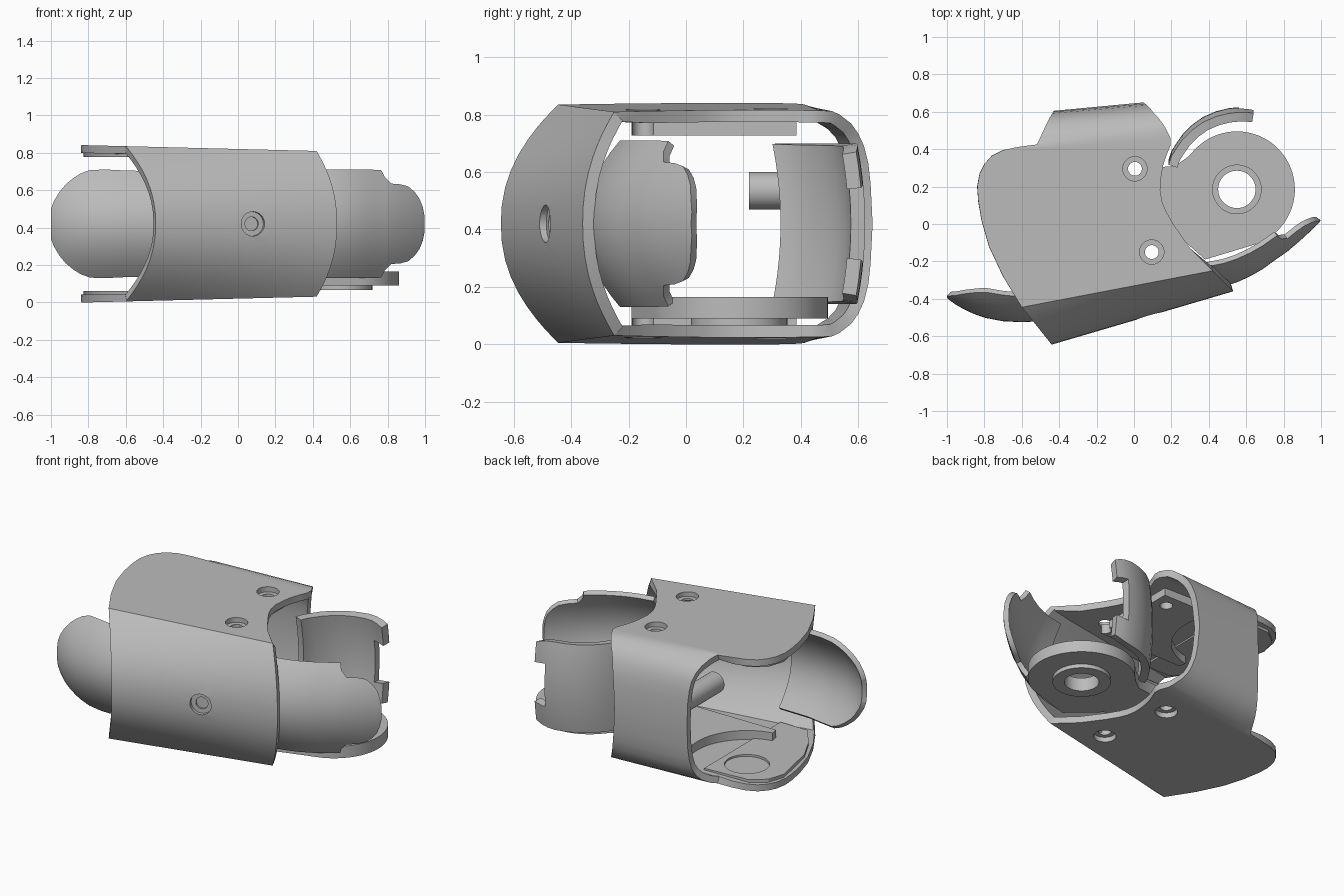
import bpy, bmesh, math
from mathutils import Vector

cube = bpy.data.objects.get("Cube")
if cube:
    bpy.data.objects.remove(cube, do_unlink=True)

MID = 0.42  # height of the plane of symmetry
grey = bpy.data.materials.new("plain grey")
grey.use_nodes = True
grey.diffuse_color = (0.5, 0.5, 0.5, 1)
for node in grey.node_tree.nodes:
    if node.type == 'BSDF_PRINCIPLED':
        node.inputs["Base Color"].default_value = grey.diffuse_color


def activate(ob):
    bpy.ops.object.select_all(action='DESELECT')
    ob.select_set(True)
    bpy.context.view_layer.objects.active = ob


def make(name, bm):
    mesh = bpy.data.meshes.new(name)
    bm.to_mesh(mesh)
    bm.free()
    mesh.materials.append(grey)
    ob = bpy.data.objects.new(name, mesh)
    bpy.context.collection.objects.link(ob)
    return ob


def finish(ob, angle=32):
    activate(ob)
    bpy.ops.object.shade_smooth_by_angle(angle=math.radians(angle))


def sheet(name, columns, outward, thick, closed=False, drop=None):
    """Skin rows of points, face them outward and thicken inward."""
    bm = bmesh.new()
    grid = [[bm.verts.new(p) for p in col] for col in columns]
    pairs = list(zip(grid, grid[1:]))
    if closed:
        pairs.append((grid[-1], grid[0]))
    for a, b in pairs:
        for j in range(len(a) - 1):
            bm.faces.new((a[j], b[j], b[j + 1], a[j + 1]))
    bm.normal_update()
    if sum(f.normal.dot(outward(f.calc_center_median())) for f in bm.faces) < 0:
        bmesh.ops.reverse_faces(bm, faces=bm.faces[:])
    if drop:
        gone = [f for f in bm.faces if drop(f.calc_center_median())]
        bmesh.ops.delete(bm, geom=gone, context='FACES')
    ob = make(name, bm)
    mod = ob.modifiers.new("thickness", 'SOLIDIFY')
    mod.thickness, mod.offset = thick, -1
    activate(ob)
    bpy.ops.object.modifier_apply(modifier=mod.name)
    return ob


def prism(name, outline, z0, z1):
    bm = bmesh.new()
    face = bm.faces.new([bm.verts.new((x, y, z0)) for x, y in outline])
    up = bmesh.ops.extrude_face_region(bm, geom=[face])
    verts = [v for v in up["geom"] if isinstance(v, bmesh.types.BMVert)]
    bmesh.ops.translate(bm, verts=verts, vec=(0, 0, z1 - z0))
    bmesh.ops.recalc_face_normals(bm, faces=bm.faces[:])
    return make(name, bm)


def arc(centre, r, start, end, n=40):
    angles = [math.radians(start + (end - start) * i / n) for i in range(n + 1)]
    return [(centre[0] + r * math.cos(a), centre[1] + r * math.sin(a)) for a in angles]


def cylinder(name, r, a, b):
    a, b = Vector(a), Vector(b)
    bm = bmesh.new()
    bmesh.ops.create_cone(bm, cap_ends=True, segments=48, radius1=r, radius2=r,
                          depth=(b - a).length)
    ob = make(name, bm)
    ob.matrix_world = ((b - a).to_track_quat('Z', 'Y').to_matrix().to_4x4())
    ob.location = (a + b) / 2
    return ob


def drill(ob, r, a, b):
    cutter = cylinder("cutter", r, a, b)
    cutter.hide_render = True
    mod = ob.modifiers.new("hole", 'BOOLEAN')
    mod.operation, mod.solver, mod.object = 'DIFFERENCE', 'EXACT', cutter
    activate(ob)
    bpy.ops.object.modifier_apply(modifier=mod.name)
    bpy.data.objects.remove(cutter, do_unlink=True)


# Main shell: rows of (left xy, right xy, height fraction), front to back
rows = []
for i in range(11):
    k = math.sin(math.pi / 2 * i / 10)
    s = k ** 2.2
    rows.append(((-.44 - .16 * s, -.645 + .20 * s), (.53 - .11 * s, -.36 + .11 * s), k))
rows += [
    ((-.70, -.28), (.30, -.13), 1), ((-.775, -.12), (.21, 0), 1),
    ((-.815, .02), (.17, .07), 1), ((-.832, .12), (.15, .12), 1),
    ((-.838, .20), (.14, .18), 1), ((-.825, .27), (.145, .25), 1),
    ((-.80, .32), (.155, .31), 1), ((-.76, .365), (.175, .37), 1),
    ((-.70, .395), (.195, .42), 1), ((-.62, .412), (.195, .46), 1),
    ((-.52, .425), (.17, .51), .99), ((-.50, .465), (.155, .535), .96),
    ((-.475, .52), (.125, .575), .88), ((-.458, .555), (.10, .60), .79),
    ((-.445, .578), (.085, .62), .68), ((-.437, .592), (.07, .635), .53),
    ((-.432, .60), (.06, .643), .35), ((-.43, .605), (.05, .65), 0)]


def shell_row(left, right, k, side):
    points = []
    for j in range(9):
        x, y = Vector(left).lerp(Vector(right), j / 8)
        points.append((x, y, MID + side * k * (.4 - .025 * x)))
    return points


loop = [shell_row(*r, 1) for r in rows] + [shell_row(*r, -1) for r in rows[-2:0:-1]]
axis = Vector((-.15, 0, MID))
shell = sheet("main_shell", loop, lambda c: c - axis, .042, closed=True)

# Screw holes with counterbores
screws = ((.005, .295), (.095, -.15))
for x, y in screws:
    drill(shell, .037, (x, y, -.1), (x, y, 1))
    for side in (-1, 1):
        drill(shell, .065, (x, y, MID + side * .368), (x, y, MID + side * .5))
wall = Vector((.08, -.492, MID))
normal = Vector((.285, -.97, 0)).normalized()
drill(shell, .037, wall - normal * .15, wall + normal * .1)
drill(shell, .065, wall - normal * .025, wall + normal * .1)
finish(shell)
finish(cylinder("screw_boss", .07, wall - normal * .1, wall - normal * .038))

# Fork liners with round recesses, and stepped pads that clear the hinge
pivot = (-.57, .2)
liner = [(-.59, -.38), (-.69, -.25), (-.765, -.1), (-.825, .19), (-.79, .30),
         (-.70, .37), (-.4, .39), (-.4, -.38)]
pad = arc(pivot, .35, -80, 32) + [(.09, .385), (.09, -.19), (-.5, -.19)]
for name, side in (("upper", 1), ("lower", -1)):
    ends = sorted((MID + side * .358, MID + side * .385))
    fork = prism(name + "_fork_liner", liner, *ends)
    drill(fork, .13, (*pivot, ends[0] - .1), (*pivot, ends[1] + .1))
    finish(fork)
    step = prism(name + "_pad", pad, *sorted((MID + side * .308, MID + side * .365)))
    drill(step, .037, (*screws[0], 0), (*screws[0], 1))
    drill(step, .037, (*screws[1], 0), (*screws[1], 1))
    finish(step)


# Curved guards: path of (x, y, half height), bowed vertically
def guard(name, path, bow, outward, thick, drop=None):
    columns = []
    for x, y, h in path:
        zs = [h * (j / 8 - 1) for j in range(17)]
        columns.append([(x, y + bow * (z / .29) ** 2, MID + z) for z in zs])
    finish(sheet(name, columns, outward, thick, drop=drop), 40)


front = lambda c: Vector((0, -1, 0))
guard("right_guard", [
    (.38, -.355, .29), (.48, -.335, .29), (.55, -.312, .29), (.62, -.28, .29),
    (.69, -.24, .29), (.765, -.185, .288), (.785, -.172, .25), (.82, -.147, .215),
    (.87, -.105, .211), (.91, -.07, .20), (.945, -.037, .17), (.97, -.012, .135),
    (.988, .005, .09), (.998, .018, .04)],
    .125, front, .03)
guard("left_guard", [
    (-.40, -.515, .28), (-.60, -.525, .285), (-.70, -.52, .29), (-.79, -.503, .288),
    (-.84, -.487, .27), (-.88, -.47, .245), (-.92, -.45, .212), (-.955, -.43, .17),
    (-.985, -.408, .12), (-1, -.395, .08)],
    .14, front, .03)

# Rear hooked guard with a notch in its free end
guard("rear_hook", [
    (.185, .345, .28), (.20, .39, .28), (.225, .43, .28), (.26, .48, .28),
    (.31, .53, .28), (.37, .573, .28), (.44, .603, .28), (.51, .62, .28),
    (.56, .624, .275), (.60, .622, .265), (.64, .615, .25)],
    -.03, lambda c: Vector((c.x - .55, c.y - .2, 0)), .05,
    drop=lambda c: c.x > .56 and abs(c.z - MID) < .12)

# Hinge plate: round lug joined to the shell by a neck
lug = (.55, .185)
outline = arc(lug, .31, 135, -70)
outline += [(.38, -.19), (.2, -.03), (.08, 0), (.08, .30), (.22, .31), (.29, .36)]
plate = prism("hinge_plate", outline, .09, .165)
boss = cylinder("hinge_boss", .168, (*lug, .065), (*lug, .0905))
for part in (plate, boss):
    drill(part, .1, (*lug, 0), (*lug, .3))
drill(plate, .13, (*lug, .15), (*lug, .3))
finish(plate)
finish(boss)

# Stop peg on the rear wall
finish(cylinder("stop_peg", .065, (-.36, .22, .535), (-.36, .58, .535)))
